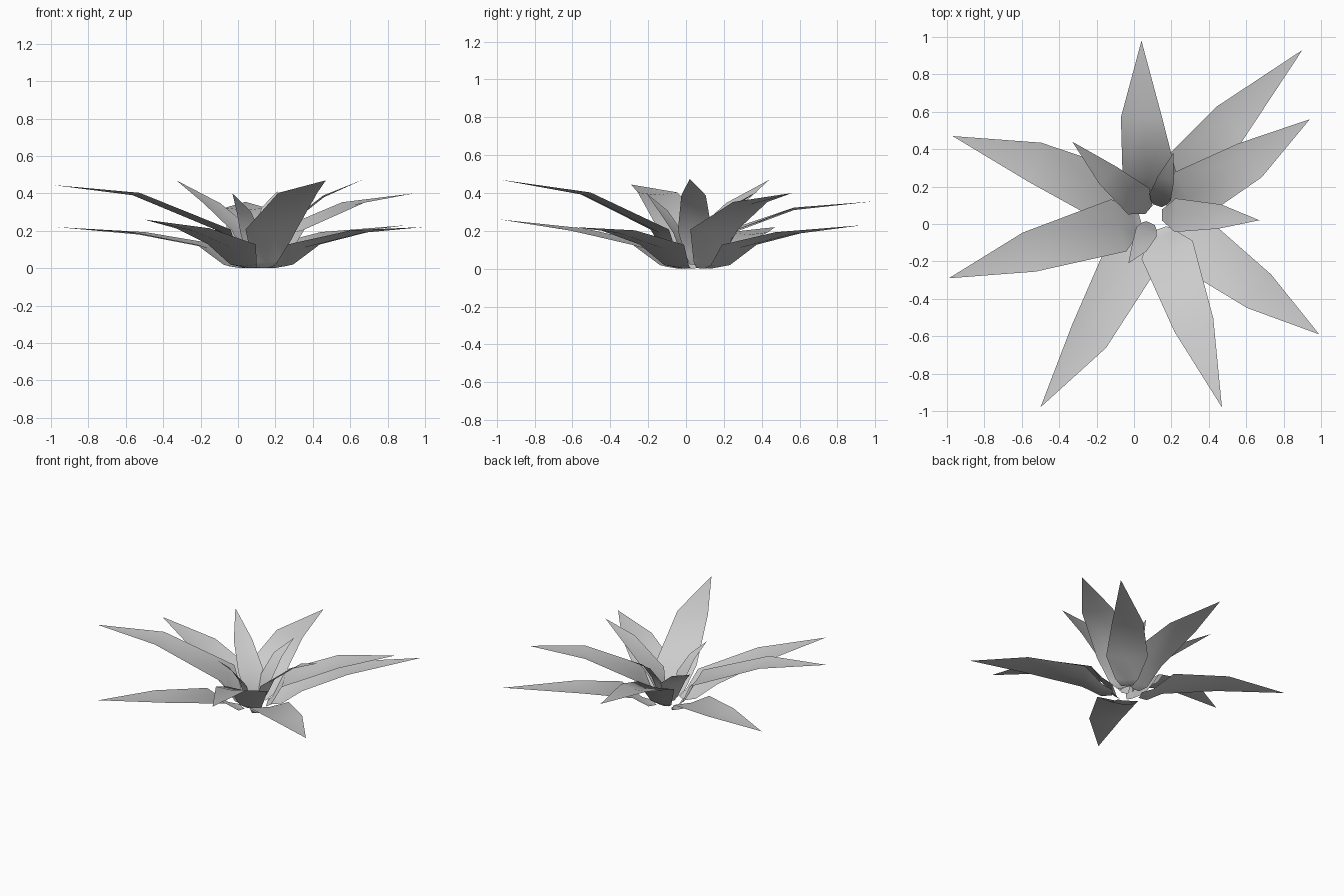
import bpy
import bmesh
from mathutils import Vector

default_cube = bpy.data.objects.get("Cube")
if default_cube:
    bpy.data.objects.remove(default_cube, do_unlink=True)

# One plain grey for the whole plant
grey = bpy.data.materials.new("leaf_grey")
grey.use_nodes = True
grey_value = (0.6, 0.6, 0.6, 1)
grey.diffuse_color = grey_value
grey.node_tree.nodes["Principled BSDF"].inputs["Base Color"].default_value = grey_value

HUB = Vector((0.11, 0.05, 0))

# Lower rows of each leaf ring: distance from the hub, height, width
RINGS = {
    "outer": [(0.10, 0, 0.08), (0.17, 0.01, 0.16), (0.30, 0.11, 0.29)],
    "middle": [(0.08, 0, 0.08), (0.12, 0.03, 0.16), (0.20, 0.19, 0.29)],
    "inner": [(0.04, 0.02, 0.06), (0.07, 0.08, 0.11), (0.11, 0.19, 0.18)],
    "bud": [(0.05, 0.03, 0.05), (0.07, 0.09, 0.09), (0.10, 0.18, 0.12)],
}
SHOULDER_WIDTH = {"outer": 0.22, "middle": 0.22, "inner": 0.13, "bud": 0.09}

# Ring, shoulder centre and tip of every leaf
LEAVES = [
    ("outer", (0.52, 0.55, 0.18), (0.90, 0.93, 0.23)),
    ("outer", (0.67, -0.36, 0.19), (0.99, -0.59, 0.22)),
    ("outer", (-0.24, -0.60, 0.20), (-0.50, -0.98, 0.26)),
    ("outer", (-0.53, 0.33, 0.18), (-0.97, 0.47, 0.22)),
    ("middle", (0.04, 0.57, 0.31), (0.04, 0.98, 0.355)),
    ("middle", (0.62, 0.34, 0.34), (0.94, 0.56, 0.40)),
    ("middle", (0.32, -0.54, 0.39), (0.47, -0.98, 0.47)),
    ("middle", (-0.56, -0.15, 0.39), (-0.99, -0.29, 0.445)),
    ("inner", (0.46, 0.04, 0.38), (0.67, 0.02, 0.475)),
    ("inner", (-0.14, 0.26, 0.34), (-0.33, 0.44, 0.47)),
    ("bud", (0.17, 0.24, 0.32), (0.21, 0.38, 0.41)),
    ("bud", (0.03, -0.12, 0.30), (-0.03, -0.21, 0.40)),
]


def flat_direction(vector):
    return Vector((vector.x, vector.y, 0)).normalized()


def make_leaf(name, ring, shoulder, tip):
    shoulder, tip = Vector(shoulder), Vector(tip)
    outward = flat_direction(shoulder - HUB)
    rows = [(HUB + outward * r + Vector((0, 0, z)), outward, w)
            for r, z, w in RINGS[ring]]
    rows.append((shoulder, flat_direction(tip - shoulder), SHOULDER_WIDTH[ring]))

    bm = bmesh.new()
    previous = None
    for centre, direction, width in rows:
        # Shallow channel: edges sit a little above the midrib
        side = Vector((-direction.y, direction.x, 0)) * width / 2
        lift = Vector((0, 0, width * 0.06))
        row = [bm.verts.new(p) for p in
               (centre + side + lift, centre, centre - side + lift)]
        if previous:
            for i in range(2):
                bm.faces.new((previous[i], previous[i + 1], row[i + 1], row[i]))
        previous = row
    point = bm.verts.new(tip)
    for i in range(2):
        bm.faces.new((previous[i], previous[i + 1], point))
    for face in bm.faces:
        face.smooth = True

    mesh = bpy.data.meshes.new(name)
    bm.to_mesh(mesh)
    bm.free()
    mesh.materials.append(grey)
    leaf = bpy.data.objects.new(name, mesh)
    bpy.context.collection.objects.link(leaf)


for number, (ring, shoulder, tip) in enumerate(LEAVES, start=1):
    make_leaf(f"{ring}_leaf_{number}", ring, shoulder, tip)
